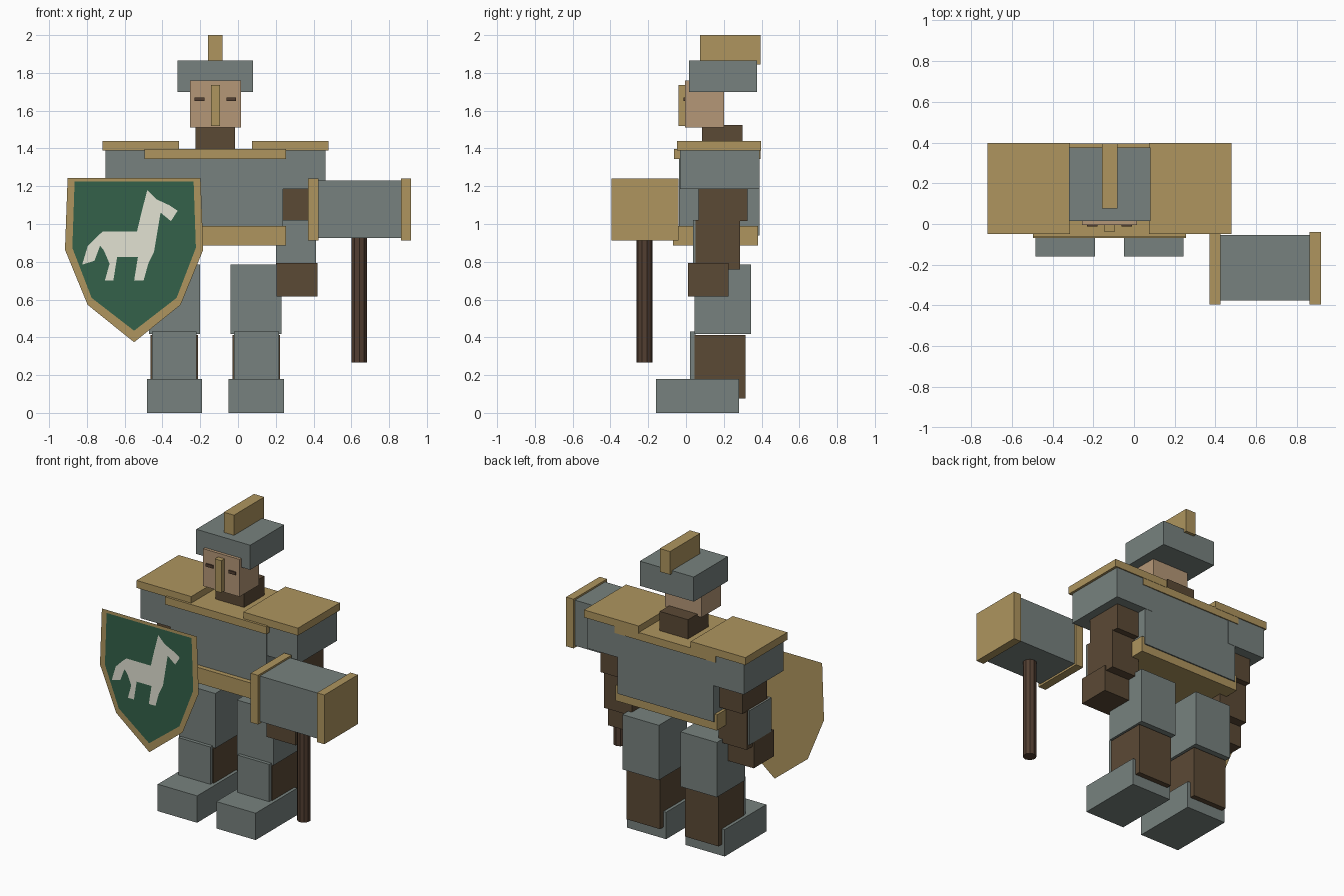
import bpy
import bmesh

if "Cube" in bpy.data.objects:
    bpy.data.objects.remove(bpy.data.objects["Cube"], do_unlink=True)

MID = -0.12  # body centre line


def material(name, color):
    m = bpy.data.materials.new(name)
    m.use_nodes = True
    m.diffuse_color = (*color, 1)
    m.node_tree.nodes["Principled BSDF"].inputs["Base Color"].default_value = (*color, 1)
    return m


steel = material("steel grey", (0.185, 0.222, 0.21))
gold = material("dull gold", (0.425, 0.30, 0.113))
leather = material("brown leather", (0.105, 0.067, 0.036))
wood = material("dark wood", (0.085, 0.049, 0.031))
skin = material("skin", (0.46, 0.31, 0.185))
green = material("shield green", (0.034, 0.12, 0.068))
cream = material("cream", (0.76, 0.76, 0.65))


def finish(name, bm, mat):
    mesh = bpy.data.meshes.new(name)
    bm.to_mesh(mesh)
    bm.free()
    mesh.materials.append(mat)
    ob = bpy.data.objects.new(name, mesh)
    bpy.context.collection.objects.link(ob)
    return ob


def box(name, mat, xs, ys, zs):
    bm = bmesh.new()
    bmesh.ops.create_cube(bm, size=1)
    for v in bm.verts:
        for i, (lo, hi) in enumerate((xs, ys, zs)):
            v.co[i] = hi if v.co[i] > 0 else lo
    return finish(name, bm, mat)


def centred(name, mat, half, ys, zs):
    return box(name, mat, (MID - half, MID + half), ys, zs)


def pair(name, mat, inner, outer, ys, zs):
    """Two boxes mirrored about the body centre line."""
    box("left_" + name, mat, (MID + inner, MID + outer), ys, zs)
    box("right_" + name, mat, (MID - outer, MID - inner), ys, zs)


def sheet(name, mat, points, y):
    """Flat single-face outline in the x-z plane, facing the front."""
    bm = bmesh.new()
    face = bm.faces.new([bm.verts.new((x, y, z)) for x, z in points])
    face.normal_update()
    if face.normal.y > 0:
        face.normal_flip()
    return finish(name, bm, mat)


# Head
centred("helmet", steel, 0.20, (0.015, 0.375), (1.70, 1.865))
centred("helmet_crest", gold, 0.038, (0.075, 0.395), (1.845, 2.0))
centred("head", skin, 0.135, (-0.005, 0.20), (1.51, 1.76))
centred("nose_guard", gold, 0.024, (-0.04, 0), (1.52, 1.735))
pair("eye", wood, 0.058, 0.11, (-0.013, -0.004), (1.65, 1.67))
centred("neck", leather, 0.105, (0.085, 0.30), (1.38, 1.525))

# Torso
centred("torso", steel, 0.357, (-0.036, 0.388), (0.94, 1.392))
centred("belt", gold, 0.375, (-0.068, 0.38), (0.885, 0.99))
centred("collar", gold, 0.375, (-0.064, 0.395), (1.345, 1.396))

# Shoulders and arms
pair("shoulder", steel, 0.30, 0.582, (-0.031, 0.39), (1.185, 1.393))
pair("shoulder_plate", gold, 0.193, 0.598, (-0.048, 0.397), (1.39, 1.44))
pair("upper_arm", leather, 0.30, 0.525, (0.065, 0.325), (1.015, 1.19))
pair("forearm", leather, 0.322, 0.53, (0.046, 0.285), (0.76, 1.02))
pair("forearm_guard", steel, 0.32, 0.532, (0.036, 0.05), (0.79, 1.02))
box("right_forearm_side_guard", steel, (MID - 0.54, MID - 0.53), (0.036, 0.27), (0.79, 1.02))
pair("hand", leather, 0.325, 0.54, (0.01, 0.225), (0.617, 0.793))

# Legs
pair("thigh", steel, 0.08, 0.35, (0.045, 0.345), (0.418, 0.785))
pair("shin", leather, 0.092, 0.342, (0.045, 0.315), (0.075, 0.412))
pair("shin_guard", steel, 0.10, 0.336, (0.022, 0.05), (0.15, 0.43))
pair("foot", steel, 0.071, 0.363, (-0.16, 0.28), (0, 0.18))

# Hammer
box("hammer_head", steel, (0.40, 0.88), (-0.375, -0.055), (0.925, 1.23))
for side, x in (("inner", 0.37), ("outer", 0.862)):
    box("hammer_cap_" + side, gold, (x, x + 0.055), (-0.395, -0.04), (0.912, 1.242))
bpy.ops.mesh.primitive_cylinder_add(vertices=10, radius=0.042, depth=0.675,
                                    location=(0.642, -0.22, 0.603))
handle = bpy.context.object
handle.name = "hammer_handle"
handle.data.materials.append(wood)


# Shield
def shield_outline(half):
    cx = -0.55
    right = [(cx + x, z) for x, z in half]
    left = [(cx - x, z) for x, z in reversed(half) if x]
    return right + left


sheet("shield_rim", gold, shield_outline(
    [(0.352, 1.243), (0.366, 0.864), (0.246, 0.572), (0, 0.374)]), -0.153)
sheet("shield_field", green, shield_outline(
    [(0.315, 1.224), (0.327, 0.874), (0.225, 0.609), (0, 0.435)]), -0.156)

# Horse emblem: head, chest, legs, tail, back
horse = [(0.07, 1.18), (0.12, 1.13), (0.185, 1.10), (0.23, 1.07), (0.195, 1.015),
         (0.14, 1.06), (0.105, 0.85), (0.075, 0.79), (0.05, 0.70), (0, 0.70),
         (0.02, 0.825), (-0.09, 0.825), (-0.11, 0.70), (-0.155, 0.70), (-0.13, 0.79),
         (-0.16, 0.86), (-0.18, 0.885), (-0.21, 0.805), (-0.275, 0.785),
         (-0.245, 0.885), (-0.19, 0.94), (-0.165, 0.96), (0.015, 0.96), (0.04, 1.065)]
sheet("horse_emblem", cream, [(x - 0.55, z) for x, z in horse], -0.159)
